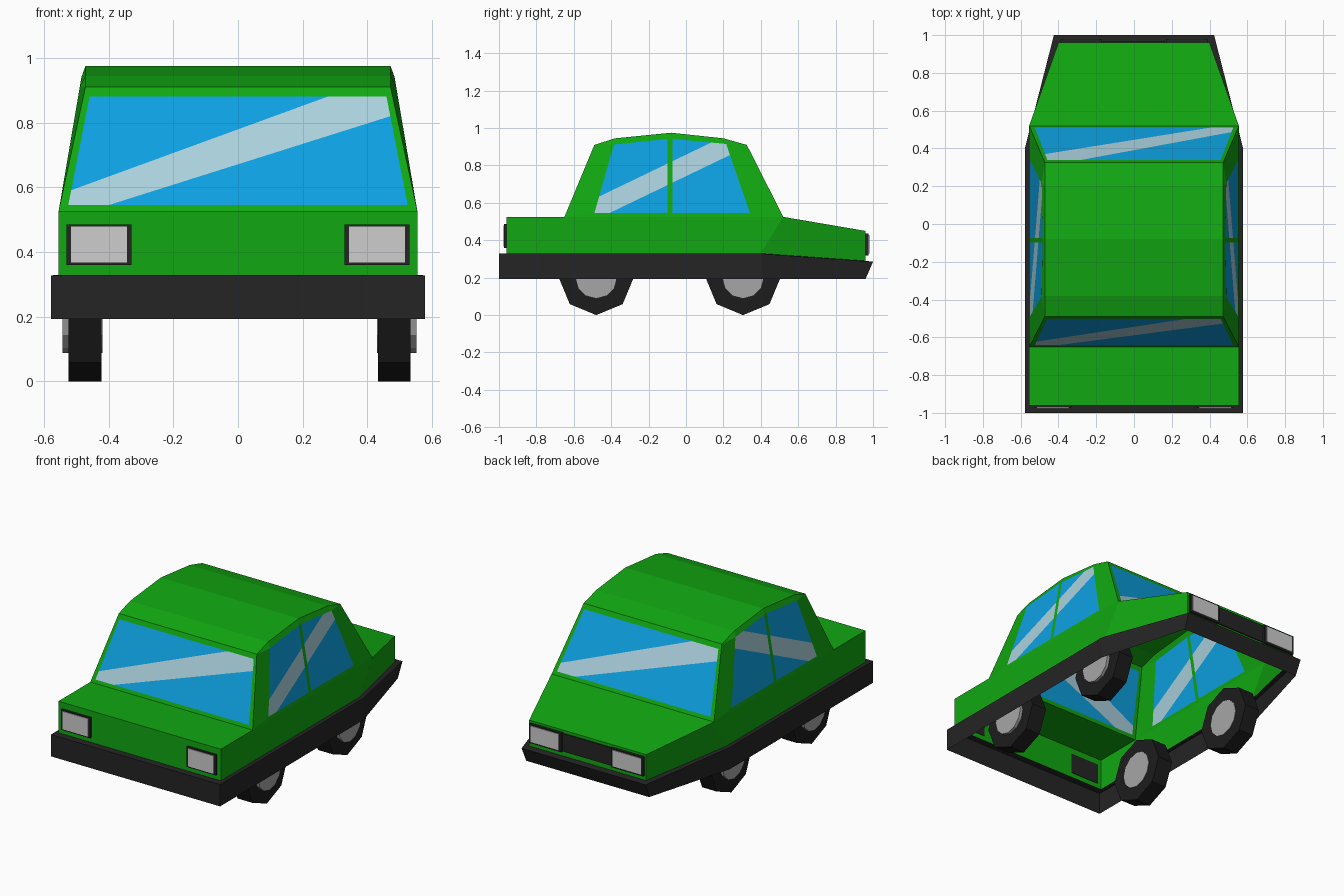
import bpy, bmesh, math
from mathutils import Vector

if "Cube" in bpy.data.objects:
    bpy.data.objects.remove(bpy.data.objects["Cube"])


def mat(name, r, g, b):
    m = bpy.data.materials.new(name)
    m.diffuse_color = (r, g, b, 1)
    m.use_nodes = True
    m.node_tree.nodes["Principled BSDF"].inputs["Base Color"].default_value = m.diffuse_color
    return m


GREEN = mat("green paint", 0.0055, 0.39, 0.0055)
BLUE = mat("blue glass", 0.004, 0.36, 0.76)
SHINE = mat("glass shine", 0.41, 0.64, 0.73)
TRIM = mat("dark trim", 0.018, 0.018, 0.018)
TYRE = mat("tyre black", 0.0115, 0.0115, 0.0115)
LENS = mat("lamp lens", 0.61, 0.61, 0.61)
HUB = mat("hub grey", 0.38, 0.38, 0.38)


def finish(name, bm, *mats, orient=True):
    """Turn a bmesh into an object, with faces pointing away from the car's middle."""
    bm.normal_update()
    if orient:
        for f in bm.faces:
            if f.normal.dot(f.calc_center_median() - Vector((0, 0, 0.25))) < 0:
                f.normal_flip()
    me = bpy.data.meshes.new(name)
    bm.to_mesh(me)
    bm.free()
    for m in mats:
        me.materials.append(m)
    ob = bpy.data.objects.new(name, me)
    bpy.context.collection.objects.link(ob)
    return ob


def face(bm, pts):
    bm.faces.new([bm.verts.new(p) for p in pts])


def both(bm, pts):
    """A face and its mirror image across x = 0."""
    face(bm, pts)
    face(bm, [(-x, y, z) for x, y, z in pts])


def across(bm, a, b):
    """A face spanning the car between two right-hand edge points."""
    face(bm, [a, b, (-b[0], b[1], b[2]), (-a[0], a[1], a[2])])


def box(name, x0, x1, y0, y1, z0, z1, m):
    bm = bmesh.new()
    bmesh.ops.create_cube(bm, size=1)
    for v in bm.verts:
        v.co = ((x0 + x1) / 2 + v.co.x * (x1 - x0), (y0 + y1) / 2 + v.co.y * (y1 - y0),
                (z0 + z1) / 2 + v.co.z * (z1 - z0))
    return finish(name, bm, m, orient=False)


def glass(name, pts, axis, low, high):
    """Window pane with a pale diagonal stripe; axis maps (u, z) lines onto the pane."""
    bm = bmesh.new()
    face(bm, pts)
    for (u0, z0), (u1, z1) in (low, high):
        bmesh.ops.bisect_plane(bm, geom=bm.verts[:] + bm.edges[:] + bm.faces[:],
                               plane_co=axis * u0 + Vector((0, 0, z0)),
                               plane_no=axis * (z0 - z1) + Vector((0, 0, u1 - u0)))

    def height(c, line):
        (u0, z0), (u1, z1) = line
        return c.z - z0 - (c.dot(axis) - u0) * (z1 - z0) / (u1 - u0)

    for f in bm.faces:
        c = f.calc_center_median()
        f.material_index = int(height(c, low) > 0 > height(c, high))
    finish(name, bm, BLUE, SHINE)


# Key points of the right-hand half
W, RW = 0.555, 0.472
fb, ft = (W, -0.96, 0.33), (W, -0.96, 0.525)
mb = (W, 0.4, 0.33)
rb, rt = (0.40, 0.96, 0.29), (0.40, 0.96, 0.45)
O = [(W, -0.65, 0.525), (RW, -0.49, 0.91), (RW, -0.38, 0.945), (RW, -0.08, 0.975),
     (RW, 0.2, 0.945), (RW, 0.325, 0.91), (W, 0.52, 0.525)]


def side(y, z):
    return (W - 0.17 * (z - 0.525), y, z)


A = [side(-0.49, 0.545), side(-0.385, 0.912), side(-0.098, 0.942), side(-0.098, 0.545)]
B = [side(-0.073, 0.545), side(-0.073, 0.942), side(0.215, 0.915), side(0.342, 0.545)]


def screen(bottom, top):
    """Right-hand window points on a sloping end of the cabin."""
    def at(x, z):
        t = (z - bottom[2]) / (top[2] - bottom[2])
        return (x, bottom[1] + t * (top[1] - bottom[1]), z)
    return at(0.525, 0.545), at(0.459, 0.882)


# Body shell: walls, decks, roof and window frames, open underneath
bm = bmesh.new()
across(bm, fb, ft)
across(bm, ft, O[0])
across(bm, O[6], rt)
across(bm, rt, rb)
for a, b in zip(O[1:5], O[2:6]):
    across(bm, a, b)
both(bm, [fb, mb, O[6], O[0], ft])
both(bm, [mb, rb, rt, O[6]])
for poly in ([O[0], O[6], B[3], B[0], A[3], A[0]], [O[0], A[0], A[1], O[1]], [O[1], A[1], O[2]],
             [O[2], A[1], A[2], O[3]], [O[3], A[2], B[1]], [A[3], B[0], B[1], A[2]],
             [O[3], B[1], B[2], O[4]], [O[4], B[2], O[5]], [O[5], B[2], B[3], O[6]]):
    both(bm, poly)
screens = []
for bottom, top in ((O[0], O[1]), (O[6], O[5])):
    lo, hi = screen(bottom, top)
    screens.append((lo, hi))
    across(bm, bottom, lo)
    across(bm, hi, top)
    both(bm, [bottom, lo, hi, top])
bmesh.ops.remove_doubles(bm, verts=bm.verts[:], dist=0.0001)
finish("body_shell", bm, GREEN)

# Window panes
low, high = ((-0.37, 0.555), (0.47, 0.82)), ((-0.52, 0.59), (0.28, 0.882))
for name, (lo, hi), s in (("front_screen", screens[0], 1), ("rear_screen", screens[1], -1)):
    quad = [lo, hi, (-hi[0], hi[1], hi[2]), (-lo[0], lo[1], lo[2])]
    glass(name, quad, Vector((s, 0, 0)), low, high)
low, high = ((-0.40, 0.55), (0.24, 0.858)), ((-0.46, 0.636), (0.14, 0.925))
for tag, s in (("right", 1), ("left", -1)):
    for name, pane in (("front", A), ("rear", B)):
        glass(f"{name}_{tag}_window", [(s * x, y, z) for x, y, z in pane],
              Vector((0, 1, 0)), low, high)

# Bumper band wrapping the whole car, with a ledge up to the body
bm = bmesh.new()
inner = [fb, mb, rb]
upper = [(0.578, -1, 0.328), (0.578, 0.4, 0.328), (0.424, 1, 0.285)]
lower = [(0.578, -1, 0.193), (0.578, 0.4, 0.193), (0.42, 0.96, 0.193)]
for i in (0, 1):
    both(bm, [lower[i], lower[i + 1], upper[i + 1], upper[i]])
    both(bm, [upper[i], upper[i + 1], inner[i + 1], inner[i]])
for i in (0, 2):
    across(bm, lower[i], upper[i])
    across(bm, upper[i], inner[i])
bmesh.ops.remove_doubles(bm, verts=bm.verts[:], dist=0.0001)
finish("bumper_band", bm, TRIM)

# Lamps at both ends, and the grille
for tag, s in (("right", 1), ("left", -1)):
    def lamp(name, a, b, *rest):
        box(f"{name}_{tag}", min(s * a, s * b), max(s * a, s * b), *rest)
    lamp("front_lamp_frame", 0.33, 0.53, -0.972, -0.957, 0.36, 0.486, TRIM)
    lamp("front_lamp_lens", 0.343, 0.517, -0.976, -0.970, 0.368, 0.479, LENS)
    lamp("rear_lamp_frame", 0.17, 0.39, 0.957, 0.976, 0.318, 0.436, TRIM)
    lamp("rear_lamp_lens", 0.185, 0.377, 0.974, 0.980, 0.328, 0.428, LENS)
box("rear_grille", -0.165, 0.165, 0.957, 0.968, 0.322, 0.432, TRIM)


# Wheels: eight-sided tyres with a corner at the bottom, and grey hubs
def disc(name, x, y, radius, width, sides, m):
    bpy.ops.mesh.primitive_cylinder_add(vertices=sides, radius=radius, depth=width,
                                        location=(x, y, 0.2), rotation=(0, math.pi / 2, 0))
    bpy.context.object.name = name
    bpy.context.object.data.materials.append(m)


for tag, s in (("right", 1), ("left", -1)):
    for end, y in (("front", -0.48), ("rear", 0.305)):
        x = s * 0.478 + 0.005
        disc(f"{end}_{tag}_tyre", x, y, 0.2, 0.101, 8, TYRE)
        disc(f"{end}_{tag}_hub", x + s * 0.008, y, 0.112, 0.123, 12, HUB)
